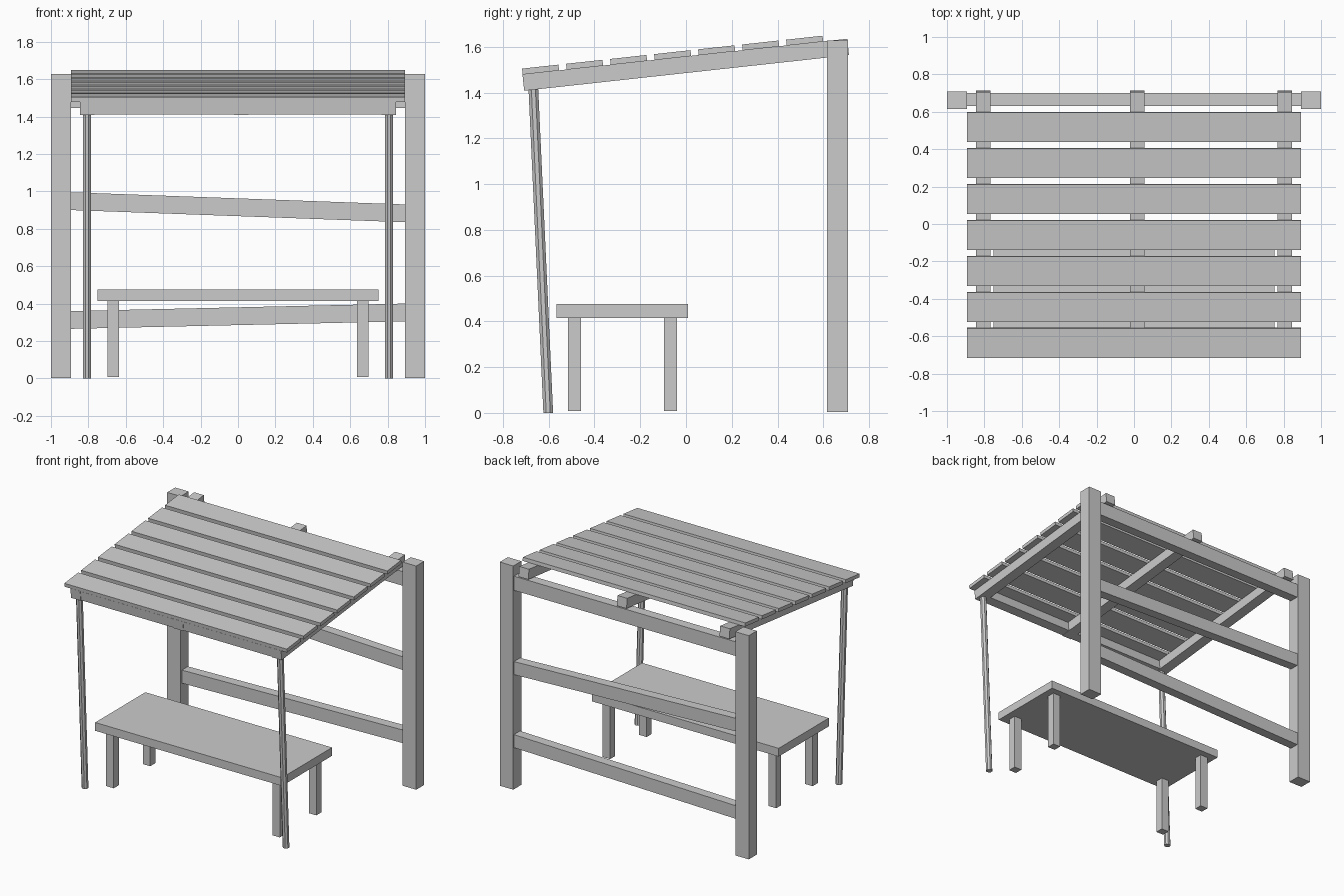
import bpy, bmesh, math
from mathutils import Matrix, Vector

if "Cube" in bpy.data.objects:
    bpy.data.objects.remove(bpy.data.objects["Cube"])

SLOPE = math.atan(0.1095)
# roof frame: origin at the lower front edge of the rafters, y runs up the slope
ROOF = Matrix.Translation((0, -0.707, 1.408)) @ Matrix.Rotation(SLOPE, 4, 'X')


def finish(name, bm):
    bmesh.ops.recalc_face_normals(bm, faces=bm.faces)
    mesh = bpy.data.meshes.new(name)
    bm.to_mesh(mesh)
    bm.free()
    obj = bpy.data.objects.new(name, mesh)
    bpy.context.collection.objects.link(obj)
    return obj


def box(name, x, y, z, frame=Matrix(), rise=0.0):
    """Box from (min, max) ranges; rise lifts the +x end."""
    bm = bmesh.new()
    bmesh.ops.create_cube(bm, size=1)
    for v in bm.verts:
        end = v.co.x + 0.5
        p = Vector([r[0] + (c + 0.5) * (r[1] - r[0]) for c, r in zip(v.co, (x, y, z))])
        p.z += rise * end
        v.co = frame @ p
    return finish(name, bm)


def span(c, w):
    return (c - w / 2, c + w / 2)


def pole(name, x, sides=8, r=0.023):
    """Leaning pole with level ends."""
    bm = bmesh.new()
    rings = []
    for y, z in ((-0.602, 0.0), (-0.667, 1.415)):
        rings.append([bm.verts.new((x + r * math.cos(a), y + r * math.sin(a), z))
                      for a in [(i + 0.5) * math.tau / sides for i in range(sides)]])
    low, top = rings
    for i in range(sides):
        j = (i + 1) % sides
        bm.faces.new((low[i], low[j], top[j], top[i]))
    bm.faces.new(low[::-1])
    bm.faces.new(top)
    return finish(name, bm)


# rear posts, front poles
for side, s in (("left", -1), ("right", 1)):
    box(f"rear_post_{side}", span(s * 0.946, 0.108), (0.616, 0.708), (0.003, 1.627))
    pole(f"front_pole_{side}", s * 0.807)

# rear rails, the lower two nailed on crooked
RX, RY = (-0.893, 0.893), (0.63, 0.70)
box("top_rail", RX, RY, (1.447, 1.55))
box("middle_rail", RX, RY, (0.90, 0.995), rise=-0.065)
box("lower_rail", RX, RY, (0.265, 0.36), rise=0.04)

# rafters
RAFTERS = (-0.807, 0.018, 0.807)
for i, x in enumerate(RAFTERS):
    box(f"rafter_{i + 1}", span(x, 0.078), (0, 1.428), (0, 0.072), ROOF)

# front beam pieces between the rafters
for i in range(2):
    box(f"front_beam_{i + 1}", (RAFTERS[i] + 0.039, RAFTERS[i + 1] - 0.039),
        (0.003, 0.073), (0.002, 0.069), ROOF)

# roof slats
for i in range(7):
    y = 0.003 + i * 0.1935
    box(f"roof_slat_{i + 1}", (-0.893, 0.893), (y - 0.002, y + 0.158), (0.071, 0.097), ROOF)

# bench
box("bench_seat", (-0.75, 0.75), (-0.567, 0.008), (0.415, 0.475))
for s in (-1, 1):
    for row, y in (("front", -0.487), ("back", -0.068)):
        box(f"bench_leg_{row}_{'left' if s < 0 else 'right'}",
            span(s * 0.667, 0.06), span(y, 0.058), (0.008, 0.417))
